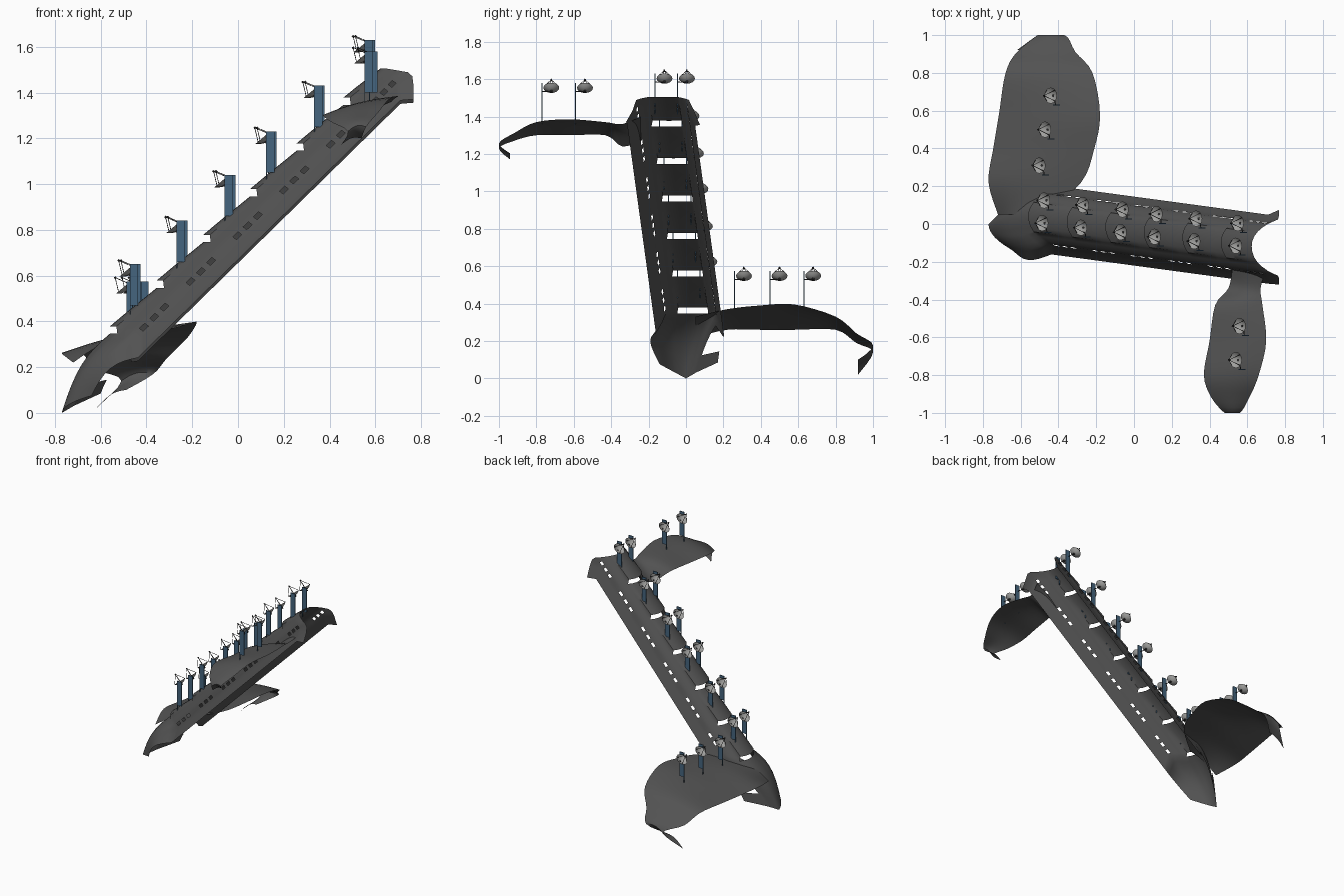
import bpy, bmesh, math
from mathutils import Vector, Matrix

if "Cube" in bpy.data.objects:
    bpy.data.objects.remove(bpy.data.objects["Cube"])


def material(name, c):
    m = bpy.data.materials.new(name)
    m.diffuse_color = (*c, 1)
    m.use_nodes = True
    m.node_tree.nodes["Principled BSDF"].inputs["Base Color"].default_value = m.diffuse_color
    return m


SHELL = material("dark_shell", (0.085, 0.085, 0.085))
BLUE = material("blue_mast", (0.06, 0.13, 0.21))
DARK = material("dark_frame", (0.03, 0.03, 0.03))
GREY = material("dish_grey", (0.35, 0.35, 0.34))


def finish(bm, name, mats, angle=50):
    bmesh.ops.remove_doubles(bm, verts=bm.verts, dist=0.0008)
    me = bpy.data.meshes.new(name)
    bm.to_mesh(me)
    bm.free()
    for m in mats:
        me.materials.append(m)
    ob = bpy.data.objects.new(name, me)
    bpy.context.collection.objects.link(ob)
    bpy.context.view_layer.objects.active = ob
    ob.select_set(True)
    bpy.ops.object.shade_smooth_by_angle(angle=math.radians(angle))
    ob.select_set(False)
    return ob


def grid(bm, rows, skip=lambda r, c: False):
    vs = [[bm.verts.new(p) for p in row] for row in rows]
    for r in range(len(vs) - 1):
        for c in range(len(vs[0]) - 1):
            if not skip(r, c):
                bm.faces.new((vs[r][c], vs[r][c + 1], vs[r + 1][c + 1], vs[r + 1][c]))


# Sloping hall: half section (offset, height) from the skirt to the crest.
# Each cross row is a level cut through the sloping vault, so it arcs in plan.
half = [(.18, -.12), (.15, -.045), (.137, -.012), (.132, .016), (.118, .045), (.098, .073),
        (.083, .088), (.078, .092), (.055, .107), (.028, .117)]
section = [(-y, z) for y, z in half] + [(0, .12)] + half[::-1]
section[0] = (-.185, -.105)
PITCH, START = .204, -.56
NEAR, FAR = 2, len(section) - 4


def hall_row(x, lift=0):
    row = []
    for y, dz in section:
        px = x + (.12 - max(dz, .0)) / .98
        up = lift if abs(y) < .08 else 0
        row.append(Vector((px, -.035 - .135 * px + y, .775 + .98 * px + dz + up)))
    return row


bm = bmesh.new()
fr = [0, .115, .225, .335, .445, .555, .665, .78, 1]
for i in range(6):
    x0, length = START + PITCH * i, PITCH * (.8 if i == 5 else 1)
    rows = [hall_row(x0 + length * f, .032 * (1 - f) ** 1.5 + .006 * math.sin(math.pi * f)) for f in fr]
    if i == 5:
        # ragged upper end: corners pulled out and down
        for p, (y, dz) in zip(rows[-1], section):
            k = min(1, max(0, (.1 - dz) / .15))
            p += Vector((.022, .03 * (1 if y > 0 else 0), -.03)) * k
    # three windows a side, staggered between the two walls
    grid(bm, rows, lambda r, c: (r in (1, 3, 5) and c == NEAR) or (r in (2, 4, 6) and c == FAR))

# Drooping tail at the foot of the hall, with a small foot flap on the far side
n = len(section) - 1
top = hall_row(START)
tip = []
for c in range(n + 1):
    t = 2 * c / n - 1
    if t < 0:
        tip.append(Vector((-.77 + .13 * t * t, .14 * t, .075 * -t)))
    else:
        tip.append(Vector((-.77 + .06 * t, .06 * t, .035 * t)))
tip[-1] = Vector((-.6, .17, .085))
tail = []
for k in range(9):
    f = k / 8
    row = []
    for c, (a, b) in enumerate(zip(tip, top)):
        t = 2 * c / n - 1
        bulge = Vector((-.02, .04 * min(t, 0), .035))
        row.append(a.lerp(b, f) + bulge * math.sin(math.pi * f))
    tail.append(row)
grid(bm, tail, lambda r, c: c == n - 1 and 1 < r < 7)
finish(bm, "sloping_hall_shell", [SHELL])


# Side wings: each row is y, west x, east x, west z, east z
def wing(name, rows, crown):
    bm = bmesh.new()
    pts = []
    for k in range(len(rows) - 1):
        for s in range(4 if k < len(rows) - 2 else 5):
            f = s / 4
            p = [rows[max(0, min(len(rows) - 1, k + d))] for d in (-1, 0, 1, 2)]
            v = []
            for a, b, c, d in zip(*p):
                v.append(.5 * (2 * b + (c - a) * f + (2 * a - 5 * b + 4 * c - d) * f * f
                               + (3 * b - a - 3 * c + d) * f ** 3))
            y, x0, x1, z0, z1 = v
            pts.append([(x0 + (x1 - x0) * u / 8, y,
                         z0 + (z1 - z0) * u / 8 + crown * math.sin(math.pi * u / 8))
                        for u in range(9)])
    grid(bm, pts)
    finish(bm, name, [SHELL])


wing("lower_back_wing", [
    (.05, -.72, -.48, .22, .33), (.22, -.77, -.28, .26, .37), (.40, -.745, -.21, .26, .39),
    (.58, -.715, -.18, .26, .395), (.80, -.68, -.22, .26, .33), (.91, -.62, -.31, .19, .24),
    (1.0, -.51, -.37, .14, .17), (.92, -.62, -.49, .02, .10)], .02)
wing("upper_front_wing", [
    (-.24, .52, .70, 1.27, 1.40), (-.34, .50, .67, 1.24, 1.36), (-.43, .43, .68, 1.30, 1.37),
    (-.62, .40, .70, 1.30, 1.385), (-.80, .37, .66, 1.30, 1.37), (-.92, .41, .61, 1.27, 1.31),
    (-1.0, .48, .56, 1.23, 1.25), (-.94, .45, .54, 1.17, 1.20)], .015)


# Mast and dish meshes, shared by all copies
def box(bm, c, s):
    bmesh.ops.create_cube(bm, size=1, matrix=Matrix.Translation(c) @ Matrix.Diagonal((*s, 1)))


def rod(bm, a, b, r):
    a, b = Vector(a), Vector(b)
    d = b - a
    m = Matrix.Translation((a + b) / 2) @ d.to_track_quat('Z', 'Y').to_matrix().to_4x4()
    res = bmesh.ops.create_cone(bm, segments=5, radius1=r, radius2=r, depth=d.length,
                                cap_ends=True, matrix=m)
    for f in {f for v in res["verts"] for f in v.link_faces}:
        f.material_index = 1


def make_dish():
    bm = bmesh.new()
    rings = []
    for k in range(5):
        r = .041 * k / 4 + .0015
        rings.append([(r * math.cos(a * math.tau / 16), r * math.sin(a * math.tau / 16),
                       .02 * (k / 4) ** 2) for a in range(17)])
    grid(bm, rings)
    # feed struts, receiver and back hub
    for k in range(4):
        a = (k + .5) * math.tau / 4
        rod(bm, (.04 * math.cos(a), .04 * math.sin(a), .02), (0, 0, .076), .0016)
    rod(bm, (0, 0, .07), (0, 0, .08), .005)
    rod(bm, (0, 0, -.01), (0, 0, .002), .008)
    bm.transform(Matrix.Rotation(math.radians(-40), 4, 'Y'))
    # arm back to the mast
    rod(bm, (.006, 0, -.006), (.012, -.048, -.004), .0025)
    return finish(bm, "dish", [GREY, DARK])


def make_mast():
    bm = bmesh.new()
    box(bm, (.002, 0, -.09), (.034, .006, .18))
    box(bm, (-.016, 0, -.11), (.004, .006, .22))
    return finish(bm, "mast", [BLUE], 30)


dish0, mast0 = make_dish(), make_mast()

# x, y of each dish and height of its mast top
spots = []
for i, x in enumerate((-.48, -.275, -.065, .115, .325, .545)):
    z = (.65, .84, 1.04, 1.23, 1.43, 1.63)[i]
    yc = .065 - .024 * i
    spots += [(x + .005, yc + .06, z), (x - .005, yc - .06, z)]
spots += [(-.44, .68, .575), (-.47, .5, .575), (-.5, .31, .575), (.56, -.54, 1.58), (.54, -.72, 1.58)]
for k, (x, y, z) in enumerate(spots):
    d, m = dish0, mast0
    if k:
        d = bpy.data.objects.new("dish", dish0.data)
        m = bpy.data.objects.new("mast", mast0.data)
        for o in (d, m):
            bpy.context.collection.objects.link(o)
    d.location = (x + .012, y, z - .042)
    m.location = (x + .03, y - .05, z)
